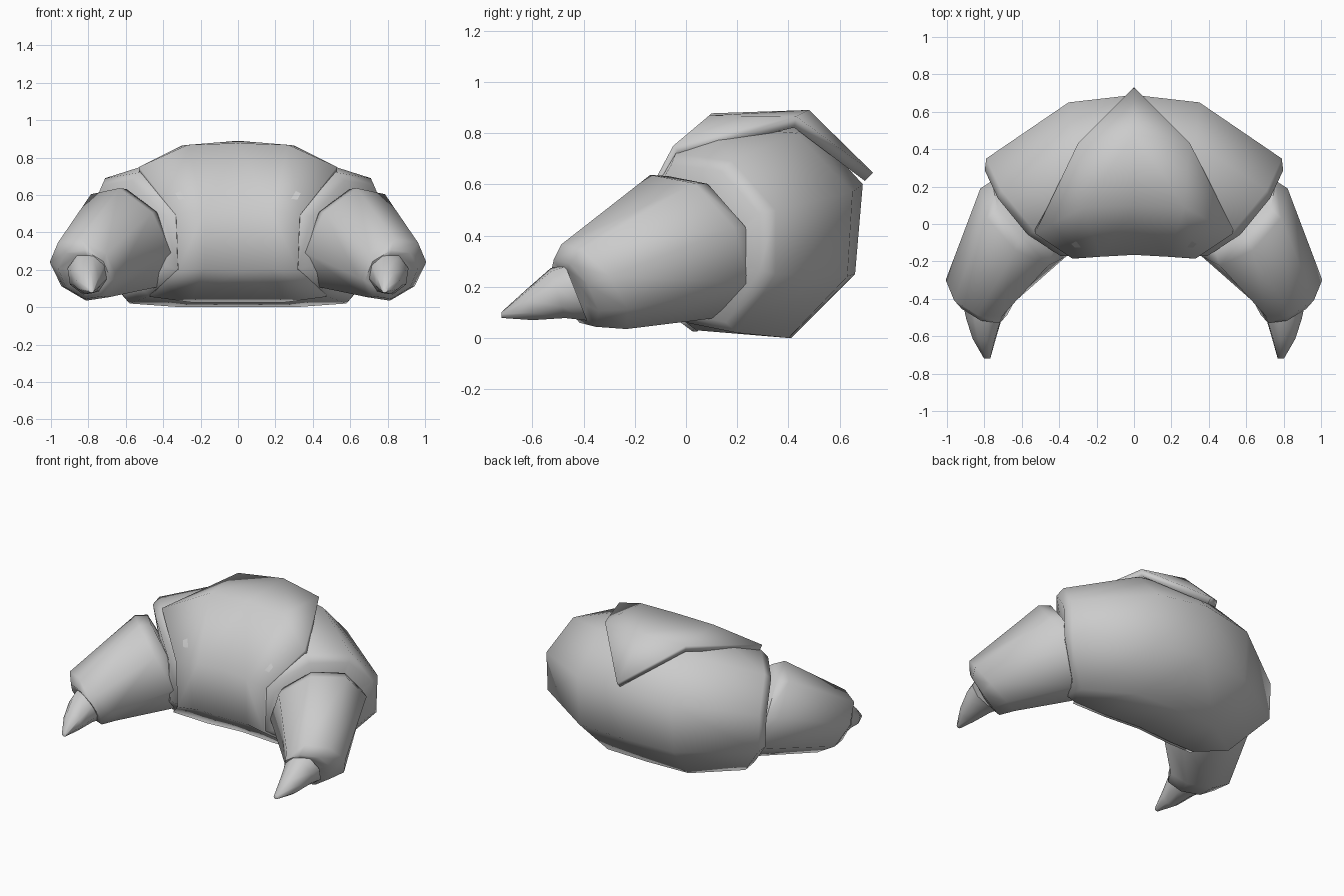
import bpy, bmesh, math
from mathutils import Vector

cube = bpy.data.objects.get("Cube")
if cube:
    bpy.data.objects.remove(cube, do_unlink=True)

# One plain grey for the whole pastry
grey = bpy.data.materials.new("plain_grey")
grey.use_nodes = True
tone = (0.6, 0.6, 0.6, 1)
grey.diffuse_color = tone
grey.node_tree.nodes["Principled BSDF"].inputs["Base Color"].default_value = tone


def build(name, points, faces, thickness=0, angle=65):
    """Make the +x half of a part, mirror it, and shade it smooth."""
    mesh = bpy.data.meshes.new(name)
    mesh.from_pydata([tuple(p) for p in points], [], faces)
    mesh.materials.append(grey)
    obj = bpy.data.objects.new(name, mesh)
    bpy.context.collection.objects.link(obj)
    bpy.ops.object.select_all(action="DESELECT")
    obj.select_set(True)
    bpy.context.view_layer.objects.active = obj
    mirror = obj.modifiers.new("Mirror", "MIRROR")
    mirror.use_axis[0] = True
    if thickness:
        solid = obj.modifiers.new("Solidify", "SOLIDIFY")
        solid.thickness = thickness
    for mod in list(obj.modifiers):
        bpy.ops.object.modifier_apply(modifier=mod.name)
    bm = bmesh.new()
    bm.from_mesh(obj.data)
    bmesh.ops.recalc_face_normals(bm, faces=bm.faces)
    bm.to_mesh(obj.data)
    bm.free()
    bpy.ops.object.shade_smooth_by_angle(angle=math.radians(angle))


def loft(name, rings, cap_start=True):
    """Bridge equal rings in order and close the ends."""
    n = len(rings[0])
    points = [p for r in rings for p in r]
    faces = []
    for k in range(len(rings) - 1):
        for i in range(n):
            j = (i + 1) % n
            faces.append((k * n + i, k * n + j, (k + 1) * n + j, (k + 1) * n + i))
    if cap_start:
        faces.append(tuple(range(n)))
    faces.append(tuple(range(len(points) - n, len(points))))
    build(name, points, faces)


def ring(center, heading, lean, width, height, sides=8, twist=14):
    """Oval ring facing a heading, its top leaning forward."""
    fwd = Vector((*heading, 0)).normalized()
    side = Vector((-fwd.y, fwd.x, 0))
    up = Vector((0, 0, 1)) + fwd * lean
    turn = [math.tau * i / sides + math.radians(twist) for i in range(sides)]
    return [Vector(center) + side * width * math.cos(a) + up * height * math.sin(a)
            for a in turn]


# Body: rings run top back, back, bottom, front, top front
middle = [(0, .48, .83), (0, .69, .6), (0, .66, .25), (0, .41, 0),
          (0, .06, .03), (0, -.14, .2), (0, -.15, .53), (0, .1, .85)]
quarter = [(.33, .43, .8), (.35, .65, .57), (.35, .63, .24), (.3, .4, 0),
           (.25, .04, .03), (.18, -.15, .21), (.18, -.16, .52), (.27, .09, .83)]
end = [(.71, .18, .69), (.79, .35, .5), (.78, .35, .25), (.58, .2, .02),
       (.47, 0, .06), (.32, -.17, .2), (.33, -.17, .5), (.53, -.04, .72)]
center = sum((Vector(p) for p in end), Vector()) / len(end)


def inset(scale):
    """Shrink the end ring and move it a little outward."""
    return [center + (Vector(p) - center) * scale + Vector((.035, -.032, 0)) for p in end]


loft("body", [middle, quarter, end, inset(.88), inset(.3)], cap_start=False)

# Tapered rolls on both sides, rounded off at the front
base, lip = (.7, -.71), (.46, -.89)
loft("side_rolls", [
    ring((.55, .07, .37), base, .5, .27, .27),
    ring((.59, .01, .36), base, .5, .3, .285),
    ring((.825, -.36, .2), lip, .72, .195, .17),
    ring((.82, -.435, .175), lip, .55, .155, .135),
    ring((.81, -.45, .18), lip, .45, .1, .1)])

# Pointed ends
ahead = (0, -1)
loft("end_tips", [
    ring((.8, -.43, .18), ahead, .4, .115, .115),
    ring((.8, -.5, .175), ahead, .3, .1, .1),
    ring((.8, -.61, .13), ahead, .2, .065, .062),
    ring((.785, -.72, .09), ahead, 0, .017, .012)])

# Outer sheet: covers the front and narrows over the top to a point at the back
sheet = [(0, .73, .645), (0, .48, .89), (.3, .43, .865),
         (0, .1, .877), (.27, .09, .868), (.53, -.05, .75)]
for row in (6, 5, 4):
    sheet += [Vector(r[row]) + Vector((0, -.015, -.004)) for r in (middle, quarter, end)]
sheet_faces = [(0, 1, 2), (1, 3, 4, 2), (4, 5, 2)]
sheet_faces += [(a, a + 3, a + 4, a + 1) for a in (3, 4, 6, 7, 9, 10)]
build("top_flap", sheet, sheet_faces, thickness=.045, angle=120)
